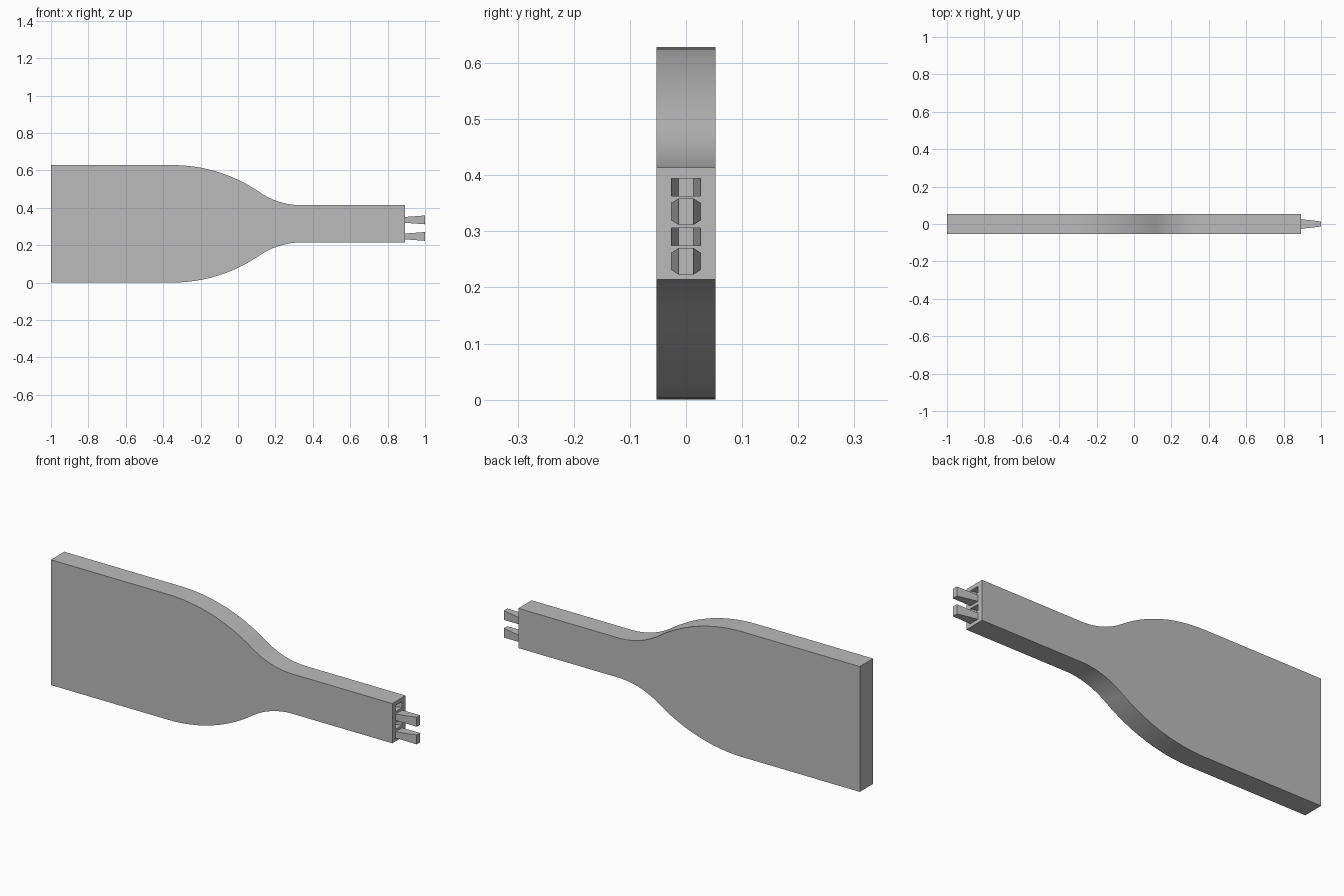
import bpy, bmesh
from math import sin, cos, atan, radians

if "Cube" in bpy.data.objects:
    bpy.data.objects.remove(bpy.data.objects["Cube"])

grey = bpy.data.materials.new("plain_grey")
grey.use_nodes = True
colour = (0.5, 0.5, 0.5, 1)
grey.diffuse_color = colour
grey.node_tree.nodes["Principled BSDF"].inputs["Base Color"].default_value = colour

MID = 0.314           # height of the long axis
HALF_BODY, HALF_NECK = 0.314, 0.0995
HALF_THICK = 0.0525
END = 0.892           # face that carries the prongs
REACH = 0.108         # prong length and socket depth


def add_object(name, bm):
    bmesh.ops.recalc_face_normals(bm, faces=bm.faces)
    mesh = bpy.data.meshes.new(name)
    bm.to_mesh(mesh)
    bm.free()
    mesh.materials.append(grey)
    obj = bpy.data.objects.new(name, mesh)
    bpy.context.collection.objects.link(obj)
    return obj


def shoulder(start, stop, r_ratio, steps):
    """Two tangent arcs running from the wide body down to the neck."""
    run, drop = stop - start, HALF_BODY - HALF_NECK
    angle = 2 * atan(drop / run)
    total = run / sin(angle)
    r1 = total * r_ratio
    r2 = total - r1
    turns = [angle * i / steps for i in range(steps + 1)]
    convex = [(start + r1 * sin(t), HALF_BODY - r1 * (1 - cos(t))) for t in turns]
    concave = [(stop - r2 * sin(t), HALF_NECK + r2 * (1 - cos(t))) for t in turns]
    return convex + concave[-2::-1]


def taper(name, z, x0, x1, f0, f1):
    """Block along x whose cross-section narrows in y while it grows in z."""
    bm = bmesh.new()
    bmesh.ops.create_cube(bm, size=2)
    for v in bm.verts:
        f = f1 if v.co.x > 0 else f0
        v.co.y *= 0.026 + f * (0.0135 - 0.026)
        v.co.z = z + v.co.z * (0.0155 + f * (0.0235 - 0.0155))
        v.co.x = x1 if v.co.x > 0 else x0
    return add_object(name, bm)


# Body: mirrored outline extruded through its thickness
upper = [(-1, HALF_BODY)] + shoulder(-0.35, 0.34, 0.673, 12) + [(END, HALF_NECK)]
outline = [(x, MID + h) for x, h in upper] + [(x, MID - h) for x, h in reversed(upper)]
bm = bmesh.new()
face = bm.faces.new([bm.verts.new((x, -HALF_THICK, z)) for x, z in outline])
side = bmesh.ops.extrude_face_region(bm, geom=[face])["geom"]
bmesh.ops.translate(bm, vec=(0, 2 * HALF_THICK, 0),
                    verts=[g for g in side if isinstance(g, bmesh.types.BMVert)])
body = add_object("paddle_body", bm)

# Two prongs, each with a matching socket above it
for label, prong_z in (("lower", 0.2465), ("upper", 0.335)):
    taper(label + "_prong", prong_z, END, END + REACH, 0, 1)
    lip = 0.05
    cutter = taper(label + "_socket_cutter", prong_z + 0.0435,
                   END - REACH, END + REACH * lip, 1, -lip)
    cut = body.modifiers.new(label + "_socket", 'BOOLEAN')
    cut.operation, cut.solver, cut.object = 'DIFFERENCE', 'EXACT', cutter
    bpy.context.view_layer.objects.active = body
    bpy.ops.object.modifier_apply(modifier=cut.name)
    bpy.data.objects.remove(cutter)

# Smooth shoulders, crisp edges elsewhere
bpy.ops.object.select_all(action='DESELECT')
body.select_set(True)
bpy.context.view_layer.objects.active = body
bpy.ops.object.shade_smooth_by_angle(angle=radians(30))
